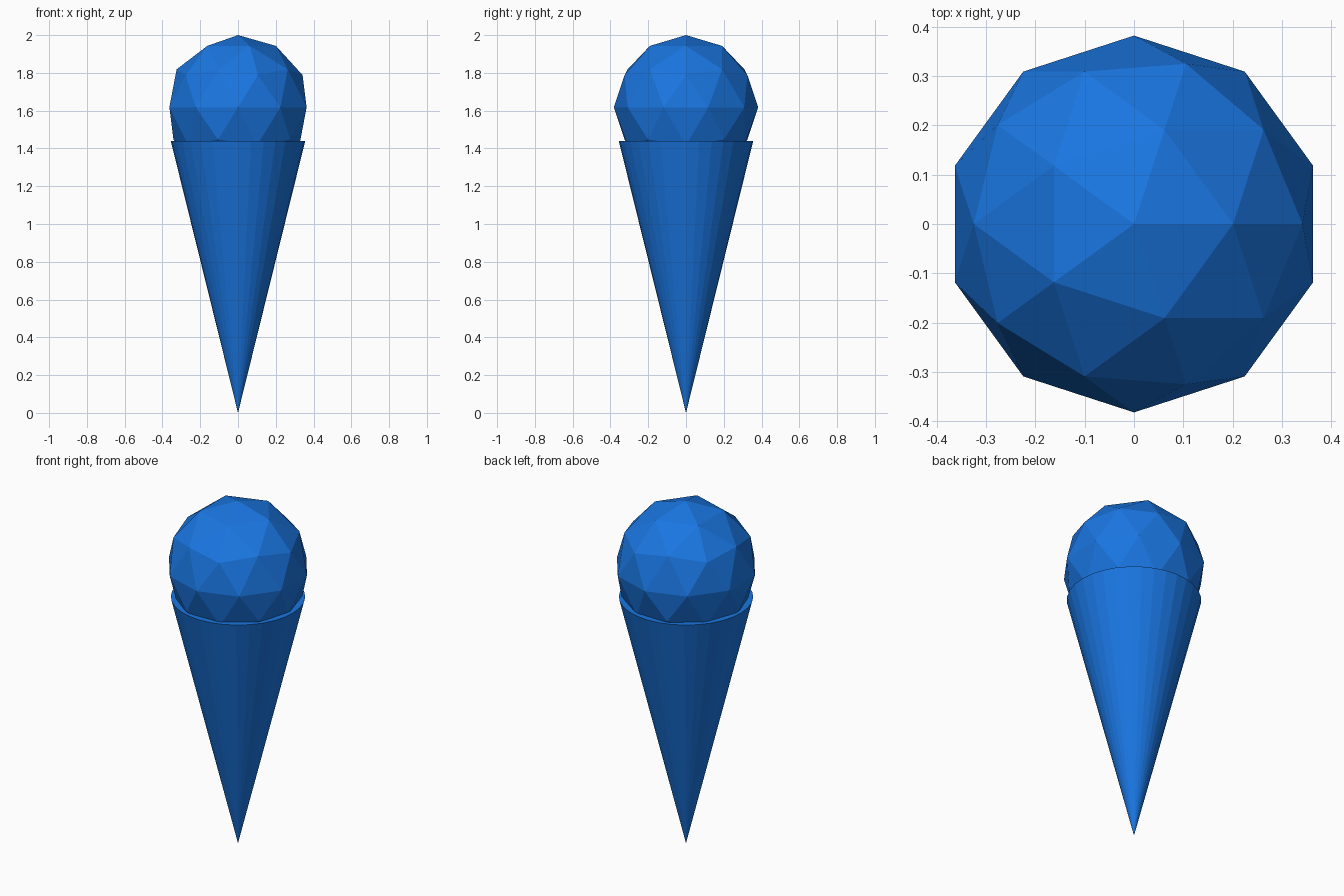
import bpy
from math import pi

if "Cube" in bpy.data.objects:
    bpy.data.objects.remove(bpy.data.objects["Cube"])

BLUE = bpy.data.materials.new("blue")
BLUE.diffuse_color = (0.01, 0.18, 0.75, 1)
BLUE.use_nodes = True
BLUE.node_tree.nodes["Principled BSDF"].inputs["Base Color"].default_value = BLUE.diffuse_color

RIM_Z = 1.44
SCOOP_R = 0.382


def finish(name):
    ob = bpy.context.object
    ob.name = name
    ob.data.materials.append(BLUE)
    bpy.ops.object.shade_flat()


# Wafer cone, point down, capped at the rim
bpy.ops.mesh.primitive_cone_add(vertices=32, radius1=0.356, radius2=0, depth=RIM_Z,
                                location=(0, 0, RIM_Z / 2), rotation=(pi, 0, 0))
finish("cone")

# Faceted ice cream scoop sunk into the cone
bpy.ops.mesh.primitive_ico_sphere_add(subdivisions=2, radius=SCOOP_R,
                                      location=(0, 0, 2 - SCOOP_R))
finish("scoop")
